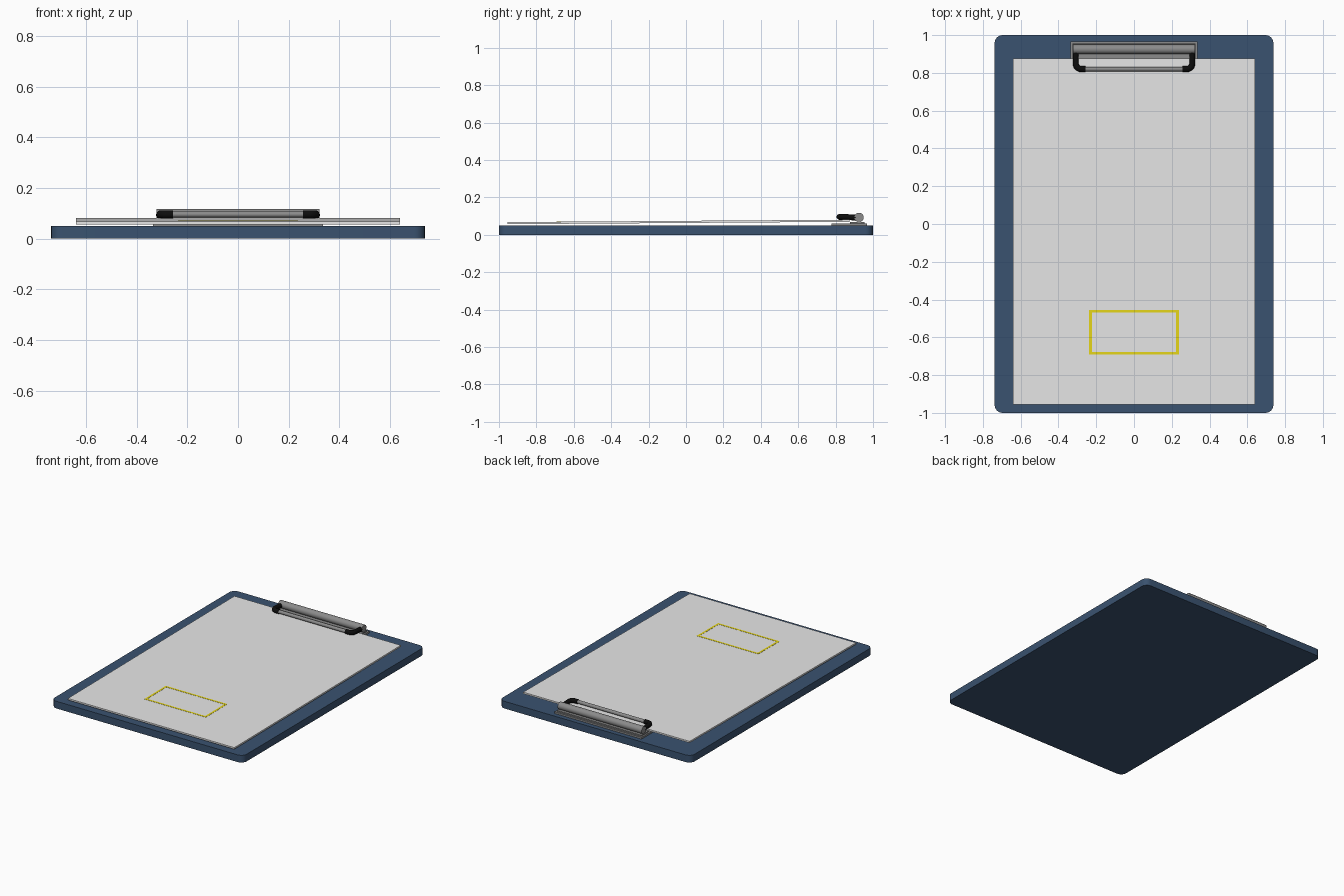
import bpy, bmesh, math
from mathutils import Vector

if "Cube" in bpy.data.objects:
    bpy.data.objects.remove(bpy.data.objects["Cube"])


def material(name, rgb):
    m = bpy.data.materials.new(name)
    m.diffuse_color = (*rgb, 1)
    m.use_nodes = True
    m.node_tree.nodes["Principled BSDF"].inputs["Base Color"].default_value = m.diffuse_color
    return m


NAVY = material("navy board", (0.042, 0.085, 0.16))
WHITE = material("white paper", (0.8, 0.8, 0.8))
STEEL = material("steel grey", (0.26, 0.26, 0.26))
BLACK = material("black rubber", (0.004, 0.004, 0.004))
YELLOW = material("yellow line", (0.8, 0.68, 0.01))


def finish(bm, name, mat, smooth=False):
    bmesh.ops.recalc_face_normals(bm, faces=bm.faces)
    me = bpy.data.meshes.new(name)
    bm.to_mesh(me)
    bm.free()
    me.materials.append(mat)
    ob = bpy.data.objects.new(name, me)
    bpy.context.collection.objects.link(ob)
    if smooth:
        bpy.context.view_layer.objects.active = ob
        ob.select_set(True)
        bpy.ops.object.shade_smooth_by_angle(angle=math.radians(35))
        ob.select_set(False)
    return ob


def paper_top(y):
    return 0.068 + (y + 0.955) / 1.83 * 0.013


def box(name, x0, x1, y0, y1, z0, z1, mat, corner=0, slope=False):
    """Box with optional rounded upright corners; slope makes z relative to the paper top."""
    bm = bmesh.new()
    bmesh.ops.create_cube(bm, size=1)
    for v in bm.verts:
        v.co = Vector((x1 if v.co.x > 0 else x0, y1 if v.co.y > 0 else y0, z1 if v.co.z > 0 else z0))
        if slope:
            v.co.z += paper_top(v.co.y)
    if corner:
        edges = [e for e in bm.edges if abs(e.verts[0].co.z - e.verts[1].co.z) > 1e-4]
        bmesh.ops.bevel(bm, geom=edges, offset=corner, segments=6, profile=0.5, affect='EDGES')
    return finish(bm, name, mat, corner > 0)


def tube(name, points, radius, mat, sides=16):
    """Round tube swept along points, ends capped."""
    bm = bmesh.new()
    pts = [Vector(p) for p in points]
    rings = []
    for i, p in enumerate(pts):
        t = (pts[min(i + 1, len(pts) - 1)] - pts[max(i - 1, 0)]).normalized()
        u = t.cross(Vector((0, 0, 1))).normalized()
        w = u.cross(t)
        rings.append([bm.verts.new(p + radius * (math.cos(a) * u + math.sin(a) * w))
                      for a in (2 * math.pi * k / sides for k in range(sides))])
    for a, b in zip(rings, rings[1:]):
        for k in range(sides):
            j = (k + 1) % sides
            bm.faces.new((a[k], a[j], b[j], b[k]))
    bm.faces.new(rings[0])
    bm.faces.new(rings[-1])
    return finish(bm, name, mat, True)


# backing board and slightly tilted paper sheet
box("board", -0.738, 0.738, -1, 1, 0, 0.05, NAVY, corner=0.042)
box("paper", -0.64, 0.64, -0.955, 0.875, -0.011, 0, WHITE, slope=True)

# yellow signature frame
for s, side in ((-1, "left"), (1, "right")):
    xs = sorted((s * 0.237, s * 0.223))
    box("frame_" + side, *xs, -0.692, -0.455, -0.002, 0.001, YELLOW, slope=True)
box("frame_lower", -0.223, 0.223, -0.692, -0.678, -0.002, 0.001, YELLOW, slope=True)
box("frame_upper", -0.223, 0.223, -0.469, -0.455, -0.002, 0.001, YELLOW, slope=True)

# clip base plate with raised hinge step, and hinge rod
box("clip_plate", -0.335, 0.335, 0.778, 0.967, 0.048, 0.062, STEEL)
box("clip_plate_step", -0.325, 0.325, 0.876, 0.955, 0.06, 0.07, STEEL)
tube("clip_rod", [(-0.323, 0.925, 0.093), (0.323, 0.925, 0.093)], 0.025, STEEL, 24)

# pressing wire with black corner sleeves
tube("clip_wire", [(-0.262, 0.82, 0.096), (0.262, 0.82, 0.096)], 0.012, STEEL)
for s, side in ((-1, "left"), (1, "right")):
    path = [(s * 0.308, 0.91, 0.092)]
    for k in range(7):
        a = math.pi / 2 * k / 6
        path.append((s * (0.28 + 0.028 * math.cos(a)), 0.848 - 0.028 * math.sin(a), 0.096))
    path.append((s * 0.257, 0.82, 0.096))
    tube("clip_sleeve_" + side, path, 0.0155, BLACK, 12)
